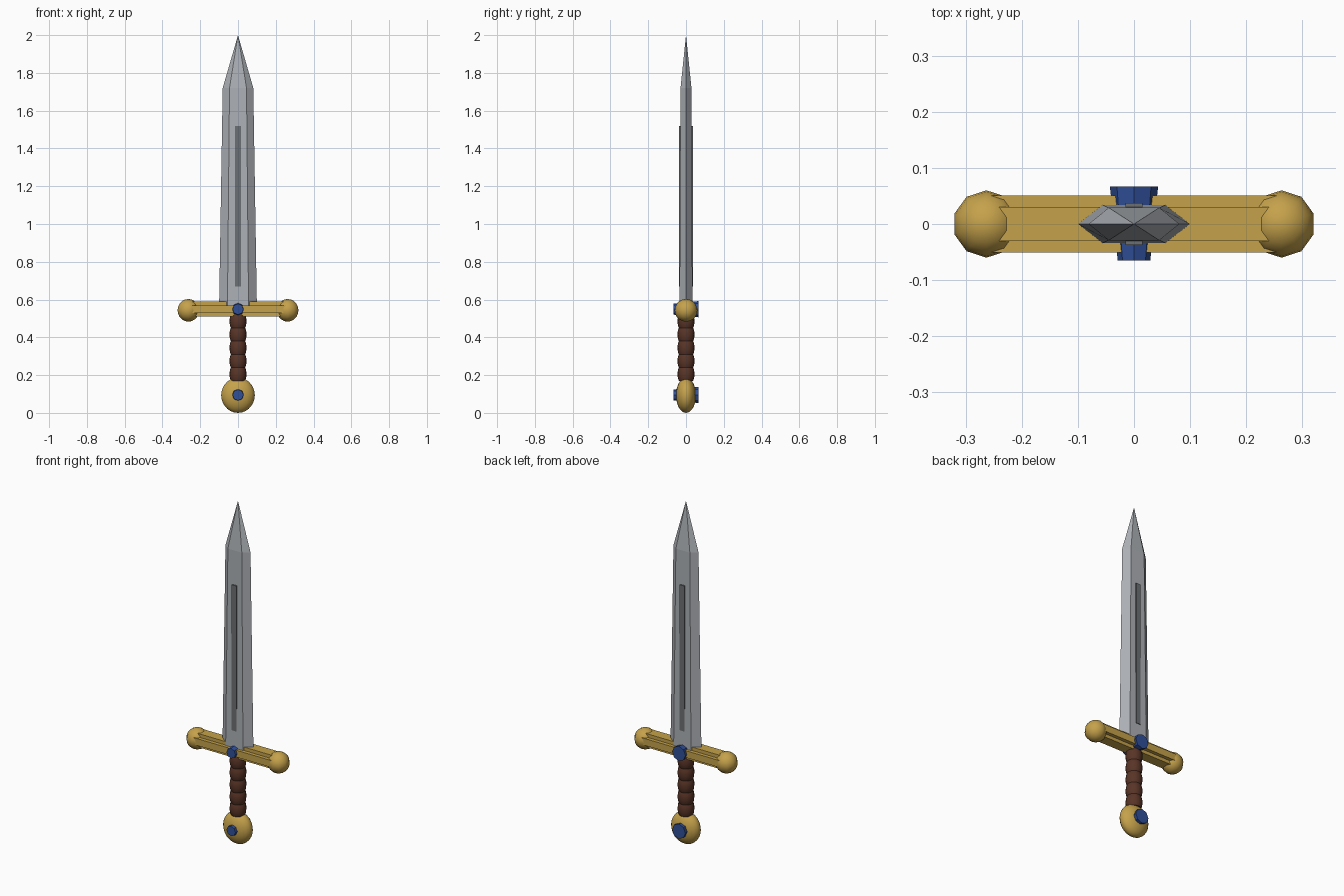
import bpy, bmesh, math
from mathutils import Matrix, Vector

if "Cube" in bpy.data.objects:
    bpy.data.objects.remove(bpy.data.objects["Cube"])


def material(name, rgb):
    m = bpy.data.materials.new(name)
    m.diffuse_color = (*rgb, 1)
    m.use_nodes = True
    m.node_tree.nodes["Principled BSDF"].inputs["Base Color"].default_value = m.diffuse_color
    return m


gold = material("gold", (0.56, 0.36, 0.07))
leather = material("leather", (0.10, 0.035, 0.02))
blue = material("blue_gem", (0.03, 0.08, 0.32))
dark_steel = material("dark_steel", (0.15, 0.16, 0.17))
steel = material("steel", (0.42, 0.44, 0.47))


def finish(name, bm, mat, smooth=None):
    bmesh.ops.recalc_face_normals(bm, faces=bm.faces)
    me = bpy.data.meshes.new(name)
    bm.to_mesh(me)
    bm.free()
    ob = bpy.data.objects.new(name, me)
    bpy.context.collection.objects.link(ob)
    me.materials.append(mat)
    if smooth:
        bpy.ops.object.select_all(action='DESELECT')
        ob.select_set(True)
        bpy.context.view_layer.objects.active = ob
        bpy.ops.object.shade_smooth_by_angle(angle=math.radians(smooth))
    return ob


def loft(name, rings, mat, smooth=None):
    """Skin a list of equal-length rings and cap both ends."""
    bm = bmesh.new()
    loops = [[bm.verts.new(p) for p in r] for r in rings]
    n = len(loops[0])
    for a, b in zip(loops, loops[1:]):
        for i in range(n):
            bm.faces.new((a[i], a[(i + 1) % n], b[(i + 1) % n], b[i]))
    bm.faces.new(loops[0])
    bm.faces.new(loops[-1])
    bmesh.ops.remove_doubles(bm, verts=bm.verts, dist=1e-5)
    return finish(name, bm, mat, smooth)


def ellipsoid(name, loc, size, segs, rings, mat):
    bm = bmesh.new()
    bmesh.ops.create_uvsphere(bm, u_segments=segs, v_segments=rings, radius=1,
                              matrix=Matrix.LocRotScale(Vector(loc), None, Vector(size)))
    return finish(name, bm, mat, 60)


# Blade: flat-centred hexagonal section tapering to a point
def blade_ring(z, w, f, t):
    return [(-w, 0, z), (-f, -t, z), (f, -t, z), (w, 0, z), (f, t, z), (-f, t, z)]


bm_rings = [blade_ring(0.56, 0.1, 0.056, 0.034), blade_ring(1.72, 0.081, 0.045, 0.029)]
bm = bmesh.new()
lo, hi = [[bm.verts.new(p) for p in r] for r in bm_rings]
tip = bm.verts.new((0, 0, 2))
bm.faces.new(lo)
for i in range(6):
    j = (i + 1) % 6
    bm.faces.new((lo[i], lo[j], hi[j], hi[i]))
    bm.faces.new((hi[i], hi[j], tip))
finish("blade", bm, steel)

# Raised strip along both blade faces
bm = bmesh.new()
bmesh.ops.create_cube(bm, size=1, matrix=Matrix.LocRotScale(
    Vector((0, 0, 1.095)), None, Vector((0.03, 0.074, 0.85))))
finish("blade_strip", bm, dark_steel)

# Crossguard: stepped, plus-shaped section swept along x
a, b, c, d = 0.03, 0.051, 0.02, 0.04
section = [(-a, -d), (a, -d), (a, -c), (b, -c), (b, c), (a, c),
           (a, d), (-a, d), (-a, c), (-b, c), (-b, -c), (-a, -c)]
loft("crossguard", [[(x, y, 0.549 + z) for y, z in section] for x in (-0.26, 0.26)], gold)

# Ball ends
for side, name in ((-1, "left"), (1, "right")):
    ellipsoid("guard_ball_" + name, (side * 0.263, 0, 0.543), (0.06, 0.06, 0.06), 10, 10, gold)

# Grip: turned profile with five bulging bands
z0, z1, bands, steps, sides = 0.17, 0.52, 5, 6, 16
rings = []
for k in range(bands * steps + 1):
    r = 0.038 + 0.007 * abs(math.sin(math.pi * k / steps)) ** 0.7
    z = z0 + (z1 - z0) * k / (bands * steps)
    rings.append([(r * math.cos(t), r * math.sin(t), z)
                  for t in (2 * math.pi * i / sides for i in range(sides))])
loft("grip", rings, leather, 30)

# Flattened round pommel
ellipsoid("pommel", (0, 0, 0.0935), (0.089, 0.053, 0.0935), 20, 14, gold)

# Gems: eight-sided tapered plugs running through guard and pommel
for name, z in (("guard_gem", 0.549), ("pommel_gem", 0.095)):
    loft(name, [[(r * math.sin(t), y, z + r * math.cos(t))
                 for t in (math.pi * i / 4 for i in range(8))]
                for y, r in ((-0.065, 0.029), (0.067, 0.043))], blue)
